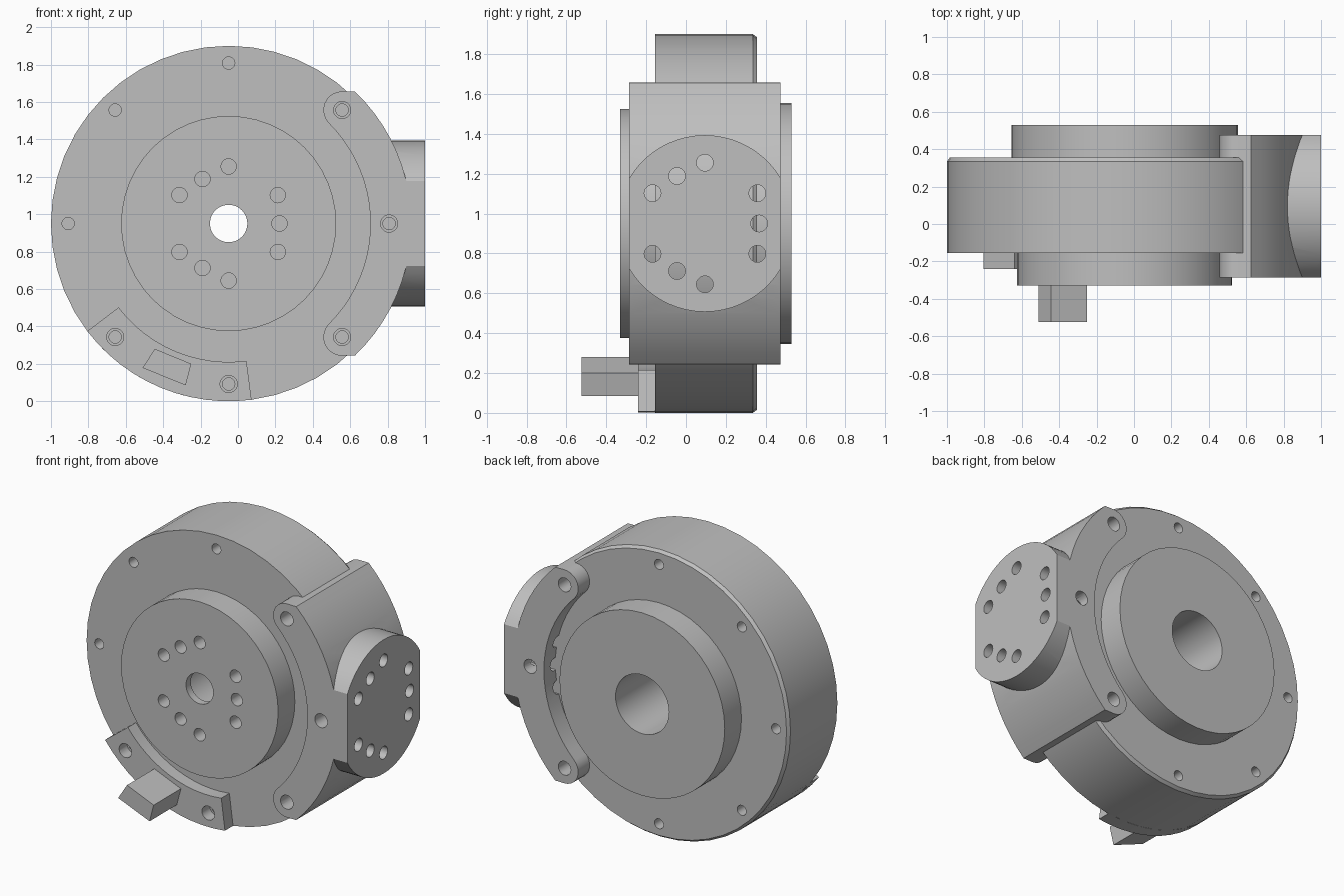
import bpy, bmesh
from math import sin, cos, pi, radians, asin, degrees, acos
from mathutils import Vector, Matrix

if "Cube" in bpy.data.objects:
    bpy.data.objects.remove(bpy.data.objects["Cube"], do_unlink=True)

CX, CZ = -0.05, 0.95          # axis of the drum
PAD_Y = 0.095                 # middle of the side pad
BOLT_R = 0.858                # bolt circle of the rim

grey = bpy.data.materials.new("machined grey")
grey.use_nodes = True
grey.diffuse_color = (0.52, 0.52, 0.52, 1)
grey.node_tree.nodes["Principled BSDF"].inputs["Base Color"].default_value = (0.52, 0.52, 0.52, 1)


def finish(bm, name):
    bmesh.ops.recalc_face_normals(bm, faces=bm.faces)
    mesh = bpy.data.meshes.new(name)
    bm.to_mesh(mesh)
    bm.free()
    mesh.materials.append(grey)
    ob = bpy.data.objects.new(name, mesh)
    bpy.context.collection.objects.link(ob)
    return ob


def arc(cu, cv, r, a, b, n):
    """Points on an arc from angle a to b in degrees."""
    steps = [radians(a + (b - a) * i / n) for i in range(n + 1)]
    return [(cu + r * cos(t), cv + r * sin(t)) for t in steps]


def prism(name, points, lo, hi, axis="y"):
    """Extrude an outline along y (points are x, z) or x (points are y, z)."""
    bm = bmesh.new()
    place = (lambda u, v: (u, lo, v)) if axis == "y" else (lambda u, v: (lo, u, v))
    face = bm.faces.new([bm.verts.new(place(u, v)) for u, v in points])
    out = bmesh.ops.extrude_face_region(bm, geom=[face])
    move = Vector((0, hi - lo, 0)) if axis == "y" else Vector((hi - lo, 0, 0))
    bmesh.ops.translate(bm, vec=move, verts=[g for g in out["geom"] if isinstance(g, bmesh.types.BMVert)])
    return finish(bm, name)


def lathe(name, profile, segments):
    """Spin a closed (radius, y) profile around the drum axis."""
    bm = bmesh.new()
    verts = [bm.verts.new((CX + r, y, CZ)) for r, y in profile]
    edges = [bm.edges.new((v, verts[i - 1])) for i, v in enumerate(verts)]
    bmesh.ops.spin(bm, geom=verts + edges, cent=(CX, 0, CZ), axis=(0, 1, 0),
                   angle=2 * pi, steps=segments, use_merge=True)
    bmesh.ops.remove_doubles(bm, verts=bm.verts, dist=0.0001)
    return finish(bm, name)


def drills(name, centres, r, lo, hi, axis="y"):
    """One cutter holding a round pin at each centre."""
    bm = bmesh.new()
    mid = (lo + hi) / 2
    for u, v in centres:
        if axis == "y":
            m = Matrix.Translation((u, mid, v)) @ Matrix.Rotation(pi / 2, 4, "X")
        else:
            m = Matrix.Translation((mid, u, v)) @ Matrix.Rotation(pi / 2, 4, "Y")
        bmesh.ops.create_cone(bm, cap_ends=True, segments=20, radius1=r, radius2=r,
                              depth=hi - lo, matrix=m)
    ob = finish(bm, name)
    ob.hide_render = True
    return ob


def boolean(ob, other, operation="DIFFERENCE"):
    mod = ob.modifiers.new("boolean", "BOOLEAN")
    mod.object, mod.operation, mod.solver = other, operation, "EXACT"
    bpy.context.view_layer.objects.active = ob
    bpy.ops.object.modifier_apply(modifier=mod.name)


def on_rim(angles):
    return [(CX + BOLT_R * cos(radians(a)), CZ + BOLT_R * sin(radians(a))) for a in angles]


# Drum with front ring, rear boss and stepped bore
drum = lathe("drum_body", [
    (0.1, -0.33), (0.575, -0.33), (0.575, -0.155), (0.95, -0.155),
    (0.95, 0.335), (0.935, 0.355), (0.605, 0.355), (0.605, 0.53),
    (0.195, 0.53), (0.195, -0.28), (0.1, -0.28)], 48)

# Clamp bracket wrapped around the side of the drum
lean = degrees(asin(0.706 / 0.977))
(top_x, top_z), (low_x, low_z) = on_rim([45, -45])
outline = (arc(CX, CZ, 0.977, lean, -lean, 20)
           + arc(low_x, low_z, 0.1, 270, 135, 10)
           + arc(CX, CZ, 0.758, -45, 45, 20)[1:-1]
           + arc(top_x, top_z, 0.1, 225, 90, 10))
bracket = prism("side_bracket", outline, -0.285, 0.475)

# Round pad on the bracket, trimmed flush with its faces
trim = degrees(acos(0.38 / 0.443))
pad_outline = (arc(PAD_Y, CZ, 0.443, trim, 180 - trim, 20)
               + arc(PAD_Y, CZ, 0.443, 180 + trim, 360 - trim, 20))
pad = prism("side_pad", pad_outline, 0.75, 1.0, "x")
boolean(bracket, pad, "UNION")

# Curved plate low on the front
plate = prism("front_plate", arc(CX, CZ, 0.95, 217.3, 277.4, 12) + arc(CX, CZ, 0.74, 277.4, 217.3, 12),
              -0.24, -0.15)

# Connector block standing on the plate
block = prism("connector_block", [(-0.445, 0.28), (-0.25, 0.2), (-0.28, 0.085), (-0.51, 0.178)],
              -0.525, -0.235)

# Bolt holes around the rim, on both faces
around = [45 * i for i in range(8)]
cutters = {
    "front_bolts": (drills("front_bolts", on_rim(around), 0.033, -0.3, -0.06), (drum, bracket, plate)),
    "rear_bolts": (drills("rear_bolts", on_rim(around), 0.033, 0.26, 0.5), (drum, bracket)),
    "front_clearance": (drills("front_clearance", on_rim([-45, 0, 45, 225, 270]), 0.046, -0.31, -0.157),
                        (bracket, plate)),
    "rear_clearance": (drills("rear_clearance", on_rim([-45, 0, 45]), 0.046, 0.357, 0.51), (bracket,)),
}

# Mounting pattern shared by the front ring and the side pad
upper = [(0, 0.305), (-0.14, 0.238), (-0.263, 0.152), (0.263, 0.152)]
pattern = upper + [(u, -v) for u, v in upper] + [(0.272, 0)]
cutters["ring_holes"] = (drills("ring_holes", [(CX + u, CZ + v) for u, v in pattern],
                                0.041, -0.4, -0.2), (drum,))
cutters["pad_holes"] = (drills("pad_holes", [(PAD_Y + u, CZ + v) for u, v in pattern],
                               0.042, 0.5, 1.1, "x"), (bracket,))

for cutter, targets in cutters.values():
    for target in targets:
        boolean(target, cutter)
    bpy.data.objects.remove(cutter, do_unlink=True)
bpy.data.objects.remove(pad, do_unlink=True)

# Smooth the round walls, keep the edges crisp
for ob in (drum, bracket, plate, block):
    bpy.ops.object.select_all(action="DESELECT")
    ob.select_set(True)
    bpy.context.view_layer.objects.active = ob
    bpy.ops.object.shade_smooth_by_angle(angle=radians(30))
